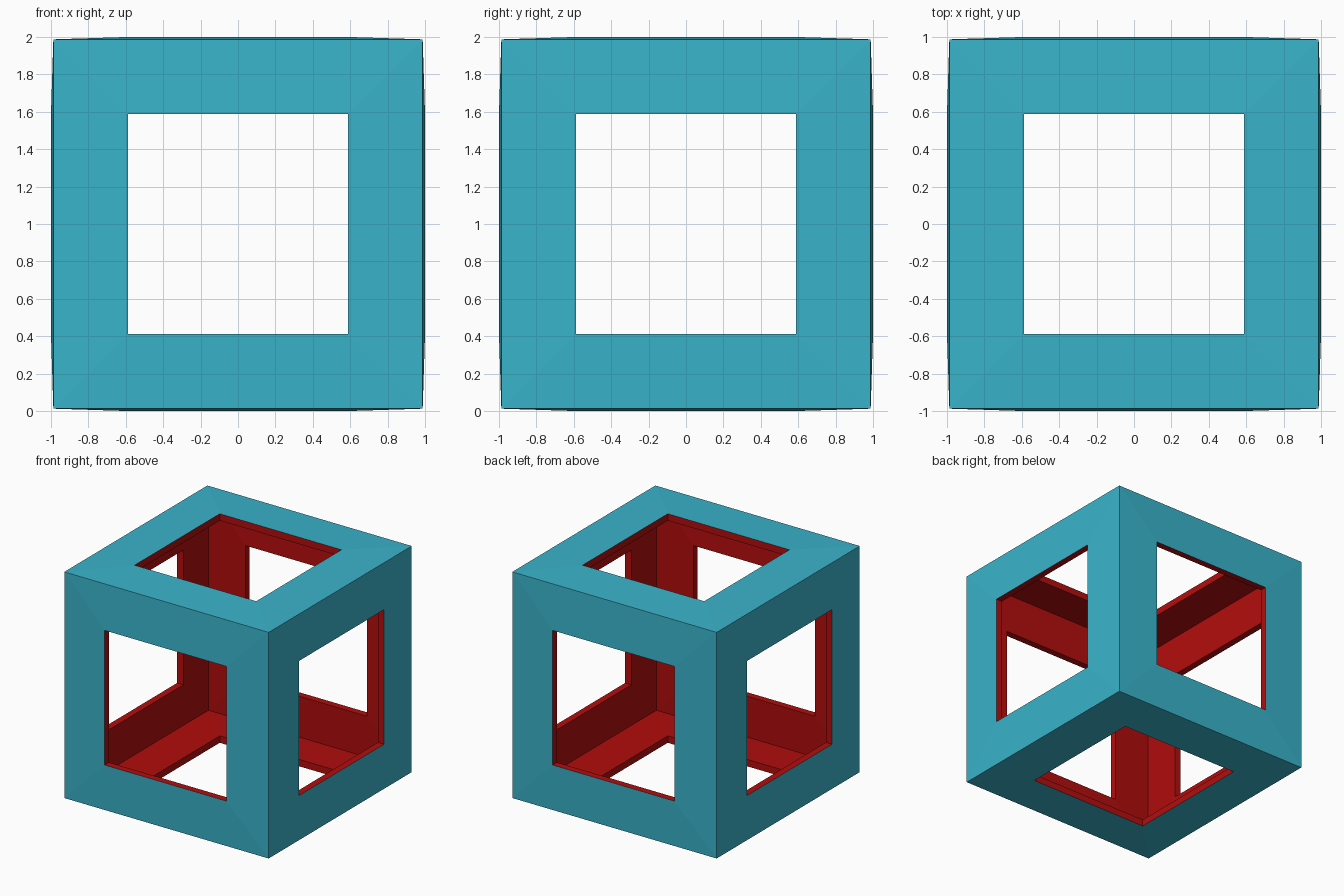
import bpy, bmesh

if "Cube" in bpy.data.objects:
    bpy.data.objects.remove(bpy.data.objects["Cube"])

HALF = 0.97      # half size of the mid-wall cube
WINDOW = 0.588   # half size of each square opening
WALL = 0.06      # wall thickness, centred on the mid-wall


def material(name, color):
    m = bpy.data.materials.new(name)
    m.diffuse_color = color
    m.use_nodes = True
    m.node_tree.nodes["Principled BSDF"].inputs["Base Color"].default_value = m.diffuse_color
    return m


# Open cube: inset every face and remove the middles
bm = bmesh.new()
bmesh.ops.create_cube(bm, size=2 * HALF)
sides = list(bm.faces)
bmesh.ops.inset_individual(bm, faces=sides, thickness=HALF - WINDOW,
                           use_even_offset=True)
bmesh.ops.delete(bm, geom=sides, context='FACES')
bm.normal_update()
mesh = bpy.data.meshes.new("cube_frame")
bm.to_mesh(mesh)
bm.free()

frame = bpy.data.objects.new("cube_frame", mesh)
bpy.context.collection.objects.link(frame)
frame.location.z = 1.0
mesh.materials.append(material("outer_teal", (0.042, 0.456, 0.597, 1)))
mesh.materials.append(material("inner_red", (0.45, 0.004, 0.004, 1)))

# Wall thickness: simple offset leaves the corners slightly pulled in;
# inside and window rims take the second material
wall = frame.modifiers.new("wall", 'SOLIDIFY')
wall.thickness = WALL
wall.offset = 0
wall.use_even_offset = False
wall.material_offset = 1
wall.material_offset_rim = 1
